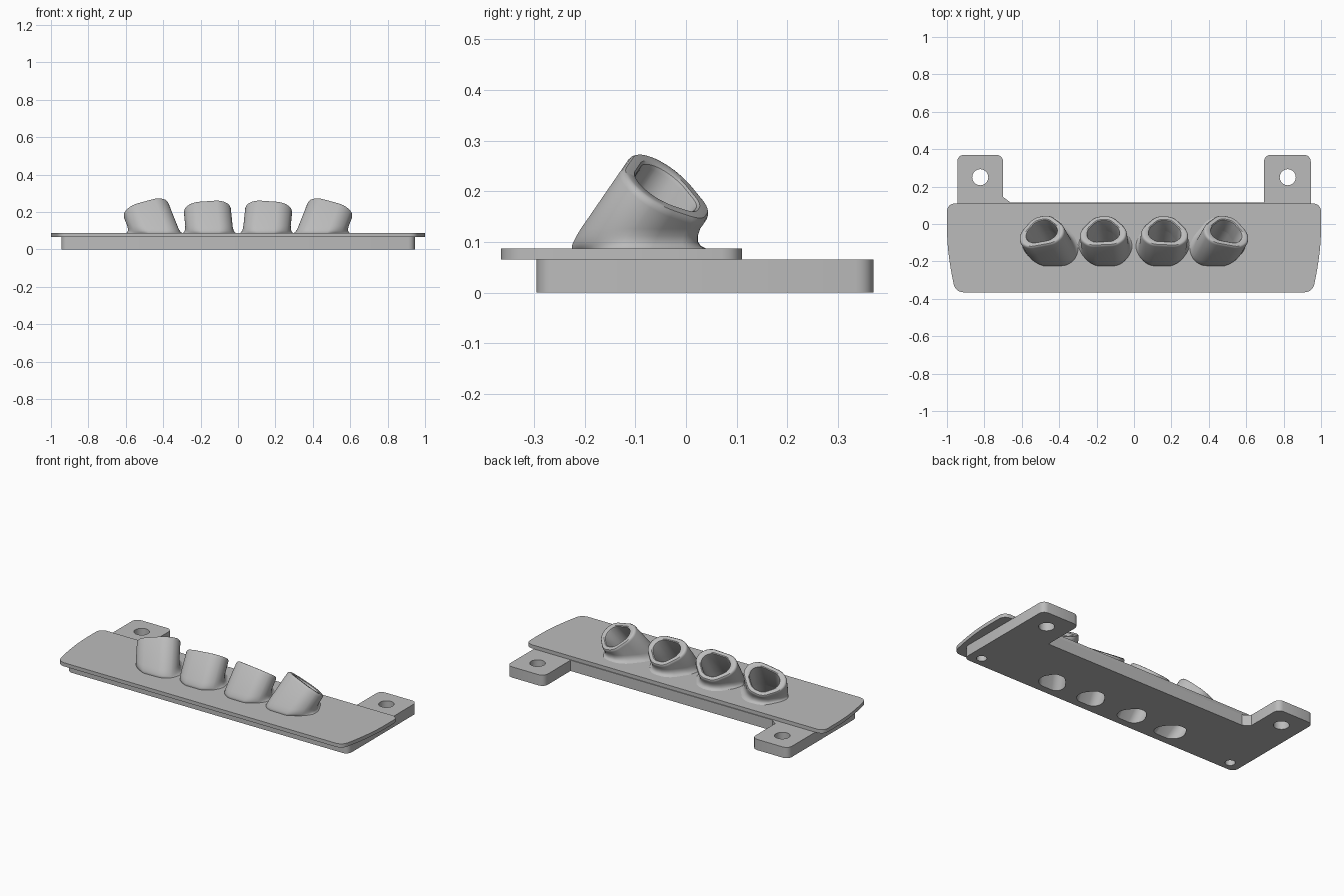
import bpy, bmesh, math
from mathutils import Vector

if "Cube" in bpy.data.objects:
    bpy.data.objects.remove(bpy.data.objects["Cube"], do_unlink=True)

grey = bpy.data.materials.new("plain_grey")
grey.use_nodes = True
colour = (0.5, 0.5, 0.5, 1)
grey.diffuse_color = colour
grey.node_tree.nodes["Principled BSDF"].inputs["Base Color"].default_value = colour


def make_object(name, bm):
    """Finish a part: smooth curved surfaces, keep hard edges."""
    bmesh.ops.recalc_face_normals(bm, faces=bm.faces)
    mesh = bpy.data.meshes.new(name)
    bm.to_mesh(mesh)
    bm.free()
    obj = bpy.data.objects.new(name, mesh)
    bpy.context.collection.objects.link(obj)
    mesh.materials.append(grey)
    bpy.ops.object.select_all(action="DESELECT")
    obj.select_set(True)
    bpy.context.view_layer.objects.active = obj
    bpy.ops.object.shade_smooth_by_angle(angle=math.radians(35))


def rounded(corners, steps=6):
    """Outline from (x, y, radius) corners, each softened by a small curve."""
    out = []
    for i, (x, y, r) in enumerate(corners):
        p = Vector((x, y))
        if r == 0:
            out.append(p)
            continue
        before = Vector(corners[i - 1][:2])
        after = Vector(corners[(i + 1) % len(corners)][:2])
        a = p + (before - p).normalized() * r
        b = p + (after - p).normalized() * r
        mid = p.lerp((a + b) / 2, 0.2)
        for k in range(steps + 1):
            t = k / steps
            out.append(a * (1 - t) ** 2 + mid * 2 * t * (1 - t) + b * t * t)
    return out


def skin(bm, rings):
    """Wall of quads through a stack of closed rings; returns the vertex loops."""
    loops = [[bm.verts.new(p) for p in ring] for ring in rings]
    n = len(loops[0])
    for low, high in zip(loops, loops[1:]):
        for i in range(n):
            j = (i + 1) % n
            bm.faces.new((low[i], low[j], high[j], high[i]))
    return loops


def raised(outline, z0, z1):
    return [[(p.x, p.y, z) for p in outline] for z in (z0, z1)]


def circle(x, y, r, n=32):
    return [Vector((x + r * math.cos(k * math.tau / n), y + r * math.sin(k * math.tau / n)))
            for k in range(n)]


def plate(name, walls):
    """Flat slab: the first wall is the outside, the others are holes."""
    bm = bmesh.new()
    stacks = [skin(bm, wall) for wall in walls]
    for end in (0, -1):
        rim = [bm.edges.get((loop[i - 1], loop[i]))
               for loop in (s[end] for s in stacks) for i in range(len(loop))]
        bmesh.ops.triangle_fill(bm, edges=rim, use_beauty=True, normal=(0, 0, 1))
    make_object(name, bm)


# Nozzle cross-section: flat front, wide shoulders, narrow back
section = rounded([(-0.09, -0.094, 0.04), (0.09, -0.094, 0.04), (0.13, -0.035, 0.025),
                   (0.12, 0.02, 0.025), (0.045, 0.1, 0.03), (-0.045, 0.1, 0.03),
                   (-0.12, 0.02, 0.025), (-0.13, -0.035, 0.025)])


class Nozzle:
    def __init__(self, mouth_x, lean):
        self.mouth = Vector((mouth_x, -0.037, 0.208))
        self.axis = Vector((lean, 0.148, 0.215)).normalized()
        self.side = (Vector((1, 0, 0)) - self.axis * self.axis.x).normalized()
        self.back = self.axis.cross(self.side)

    def across(self, scale, depth):
        """Ring square to the nozzle axis, below the mouth by depth."""
        return [self.mouth + (self.side * p.x + self.back * p.y) * scale - self.axis * depth
                for p in section]

    def level(self, scale, z, flare=0):
        """Ring where the nozzle meets a horizontal plane, flared mostly at the back."""
        ring = [p - self.axis * ((p.z - z) / self.axis.z) for p in self.across(scale, 0)]
        centre = sum(ring, Vector()) / len(ring)
        out = []
        for p in ring:
            d = (p - centre).normalized()
            weight = 0.5 + 0.5 * d.y - abs(d.x) * max(0, -d.y)
            out.append(p + d * flare * weight)
        return out

    def build(self, name):
        outer = [self.level(1, z, f) for z, f in
                 ((0.084, 0.045), (0.088, 0.036), (0.092, 0.025), (0.1, 0.014),
                  (0.112, 0.005), (0.126, 0))]
        rim = [self.across(s, d) for s, d in
               ((1, 0.014), (0.98, 0.006), (0.94, 0.001), (0.9, 0),
                (0.75, 0), (0.7, 0.004), (0.68, 0.012))]
        bm = bmesh.new()
        skin(bm, outer + rim + [self.level(0.68, 0.087)])
        make_object(name, bm)

    def bore(self, z0, z1):
        return [self.level(0.62 + 0.06 * z / 0.087, z) for z in (z0, z1)]


nozzles = []
for label, sign in (("left", 1), ("right", -1)):
    for place, x, lean in (("inner", 0.165, 0.022), ("outer", 0.495, 0.085)):
        nozzle = Nozzle(sign * x, sign * lean)
        nozzle.build(label + "_" + place + "_nozzle")
        nozzles.append(nozzle)

# Mounting base with two lugs, one with a chamfered inner corner
base_outline = rounded([
    (-0.945, -0.295, 0.035), (0.945, -0.295, 0.035), (0.945, 0.37, 0.035),
    (0.695, 0.37, 0.035), (0.695, 0.115, 0), (-0.66, 0.115, 0),
    (-0.70, 0.145, 0), (-0.70, 0.37, 0.035), (-0.945, 0.37, 0.035)])

# Screw holes through the lugs and holes under the front corners
holes = [circle(s * x, y, r) for s in (1, -1)
         for x, y, r in ((0.822, 0.25, 0.043), (0.87, -0.235, 0.028))]
plate("mounting_base", [raised(o, 0, 0.065) for o in [base_outline] + holes]
      + [n.bore(0, 0.065) for n in nozzles])

# Thin cover plate with bowed ends
cover_outline = rounded([
    (-0.955, -0.365, 0.04), (0.955, -0.365, 0.04), (0.985, -0.22, 0.07),
    (1.0, -0.08, 0.06), (1.0, 0.11, 0.04), (-1.0, 0.11, 0.04),
    (-1.0, -0.08, 0.06), (-0.985, -0.22, 0.07)])
plate("cover_plate", [raised(cover_outline, 0.065, 0.087)]
      + [n.bore(0.065, 0.087) for n in nozzles])
